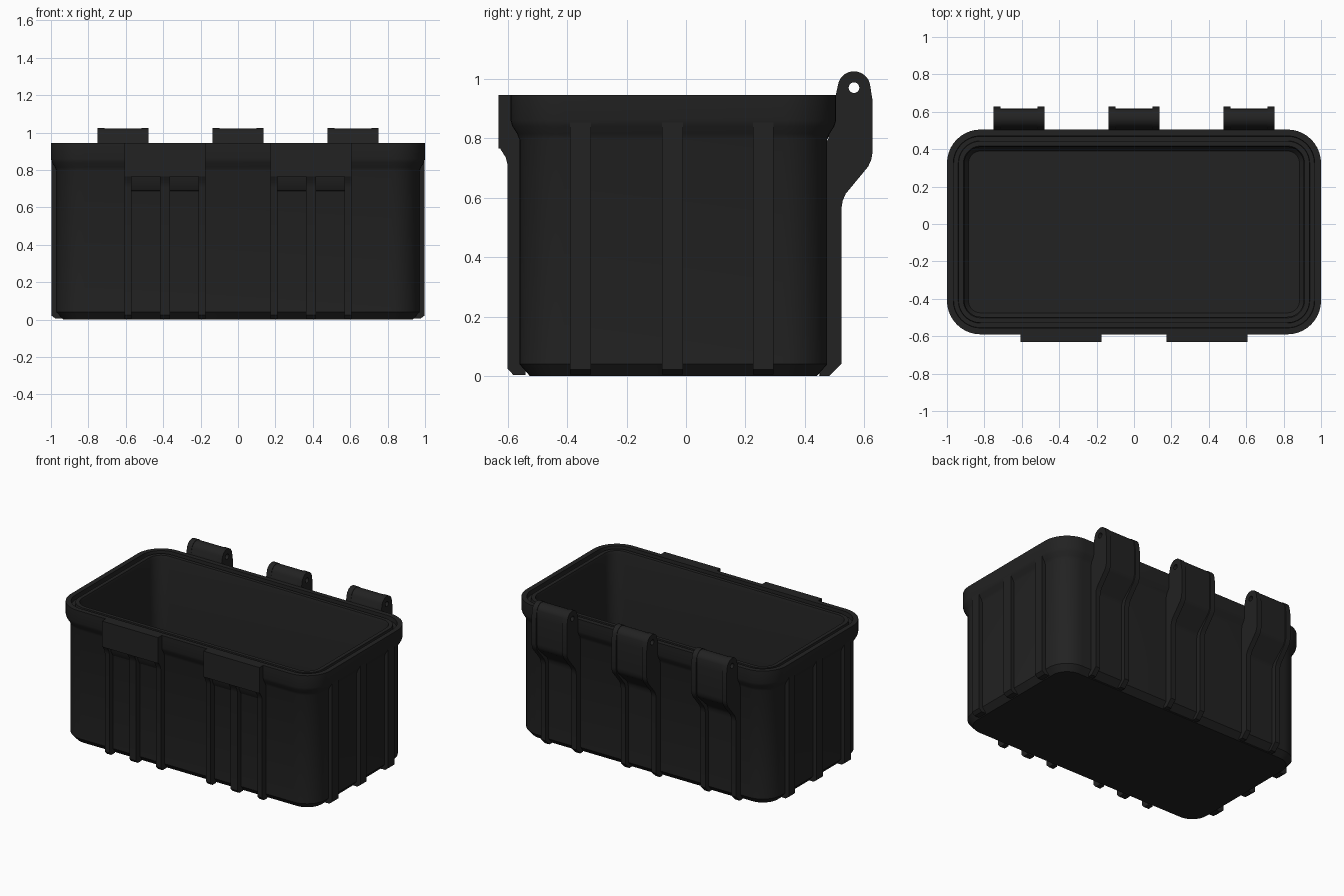
import bpy, bmesh, math

if "Cube" in bpy.data.objects:
    bpy.data.objects.remove(bpy.data.objects["Cube"])

mat = bpy.data.materials.new("black plastic")
mat.diffuse_color = (0.016, 0.016, 0.016, 1)
mat.use_nodes = True
mat.node_tree.nodes["Principled BSDF"].inputs["Base Color"].default_value = mat.diffuse_color

HX, HY, CY, RAD = 1.0, 0.5475, -0.0425, 0.18   # rim half sizes, y centre, corner radius


def finish(name, bm):
    bmesh.ops.recalc_face_normals(bm, faces=bm.faces)
    me = bpy.data.meshes.new(name)
    bm.to_mesh(me)
    bm.free()
    me.materials.append(mat)
    ob = bpy.data.objects.new(name, me)
    bpy.context.collection.objects.link(ob)
    bpy.ops.object.select_all(action='DESELECT')
    ob.select_set(True)
    bpy.context.view_layer.objects.active = ob
    bpy.ops.object.shade_smooth_by_angle(angle=math.radians(28))
    return ob


def ring(inset, seg=10):
    """Rounded rectangle, moved inwards from the rim outline."""
    r = RAD - inset
    pts = []
    for k, (sx, sy) in enumerate([(1, 1), (-1, 1), (-1, -1), (1, -1)]):
        for i in range(seg + 1):
            a = math.pi / 2 * (k + i / seg)
            pts.append((sx * (HX - RAD) + r * math.cos(a),
                        CY + sy * (HY - RAD) + r * math.sin(a)))
    return pts


def prism(name, profile, lo, hi, axis='x'):
    """Extrude an (outward, z) profile along x or y."""
    bm = bmesh.new()
    ends = []
    for t in (lo, hi):
        ends.append([bm.verts.new((t, p, z) if axis == 'x' else (p, t, z)) for p, z in profile])
    n = len(profile)
    bm.faces.new(ends[0])
    bm.faces.new(ends[1])
    for i in range(n):
        j = (i + 1) % n
        bm.faces.new((ends[0][i], ends[0][j], ends[1][j], ends[1][i]))
    return finish(name, bm)


# tub: outer wall, flared rim, seal groove, inner wall and floor
section = [(0.065, 0), (0.03, 0.04), (0.03, 0.795), (0.022, 0.815), (0.006, 0.84), (0, 0.86),
           (0, 0.945), (0.034, 0.945), (0.036, 0.915), (0.06, 0.915), (0.062, 0.938),
           (0.088, 0.938), (0.094, 0.92), (0.094, 0.07), (0.115, 0.045)]
bm = bmesh.new()
loops = [[bm.verts.new((x, y, z)) for x, y in ring(d)] for d, z in section]
for a, b in zip(loops, loops[1:]):
    for i in range(len(a)):
        j = (i + 1) % len(a)
        bm.faces.new((a[i], a[j], b[j], b[i]))
bm.faces.new(loops[0])
bm.faces.new(loops[-1])
finish("tub", bm)

# ribs on both short sides
for s in (-1, 1):
    prof = [(s * 0.93, 0.005), (s * 0.975, 0.005), (s * 0.998, 0.022), (s * 0.998, 0.87), (s * 0.93, 0.87)]
    for y in (-0.355, -0.045, 0.26):
        prism("side_rib", prof, y - 0.035, y + 0.035, 'y')

# two front latch mounts, each with three ribs and ramps between them
rib = [(-0.54, 0.003), (-0.58, 0.003), (-0.60, 0.025), (-0.60, 0.71), (-0.606, 0.735),
       (-0.628, 0.77), (-0.54, 0.77)]
block = [(-0.55, 0.765), (-0.63, 0.765), (-0.63, 0.945), (-0.575, 0.945), (-0.55, 0.88)]
ramp = [(-0.54, 0.68), (-0.563, 0.69), (-0.582, 0.725), (-0.588, 0.77), (-0.54, 0.77)]
for c in (-0.39, 0.39):
    prism("latch_mount", block, c - 0.216, c + 0.216)
    for dx, w in ((-0.198, 0.036), (0, 0.052), (0.198, 0.036)):
        prism("latch_rib", rib, c + dx - w / 2, c + dx + w / 2)
    for dx in (-0.103, 0.103):
        prism("latch_ramp", ramp, c + dx - 0.085, c + dx + 0.085)

# three back hinges: cheeks at both ends, thinner web between, pin hole through
PIN_Y, PIN_Z = 0.565, 0.97


def hinge_profile(low, high, radius):
    arc = [(PIN_Y + radius * math.cos(math.radians(a)), PIN_Z + radius * math.sin(math.radians(a)))
           for a in range(15, 171, 12)]
    return ([(0.45, 0.0), (low - 0.042, 0.0), (low, 0.042), (low, 0.565), (low + 0.004, 0.59),
             (low + 0.014, 0.613), (high - 0.014, 0.705), (high - 0.004, 0.728), (high, 0.75),
             (high, 0.93)] + arc + [(0.503, 0.942), (0.48, 0.92), (0.48, 0.80), (0.45, 0.75)])


def pin_hole(ob, x):
    bpy.ops.mesh.primitive_cylinder_add(vertices=20, radius=0.018, depth=0.6,
                                        location=(x, PIN_Y, PIN_Z), rotation=(0, math.pi / 2, 0))
    cutter = bpy.context.object
    cutter.hide_render = True
    mod = ob.modifiers.new("pin_hole", 'BOOLEAN')
    mod.operation, mod.solver, mod.object = 'DIFFERENCE', 'EXACT', cutter
    bpy.context.view_layer.objects.active = ob
    bpy.ops.object.modifier_apply(modifier=mod.name)
    bpy.data.objects.remove(cutter, do_unlink=True)


for x in (-0.615, 0, 0.615):
    web = prism("hinge_web", hinge_profile(0.49, 0.617, 0.052), x - 0.105, x + 0.105)
    pin_hole(web, x)
    for s in (-1, 1):
        a, b = sorted((x + s * 0.1, x + s * 0.136))
        cheek = prism("hinge_cheek", hinge_profile(0.523, 0.627, 0.055), a, b)
        pin_hole(cheek, x)
